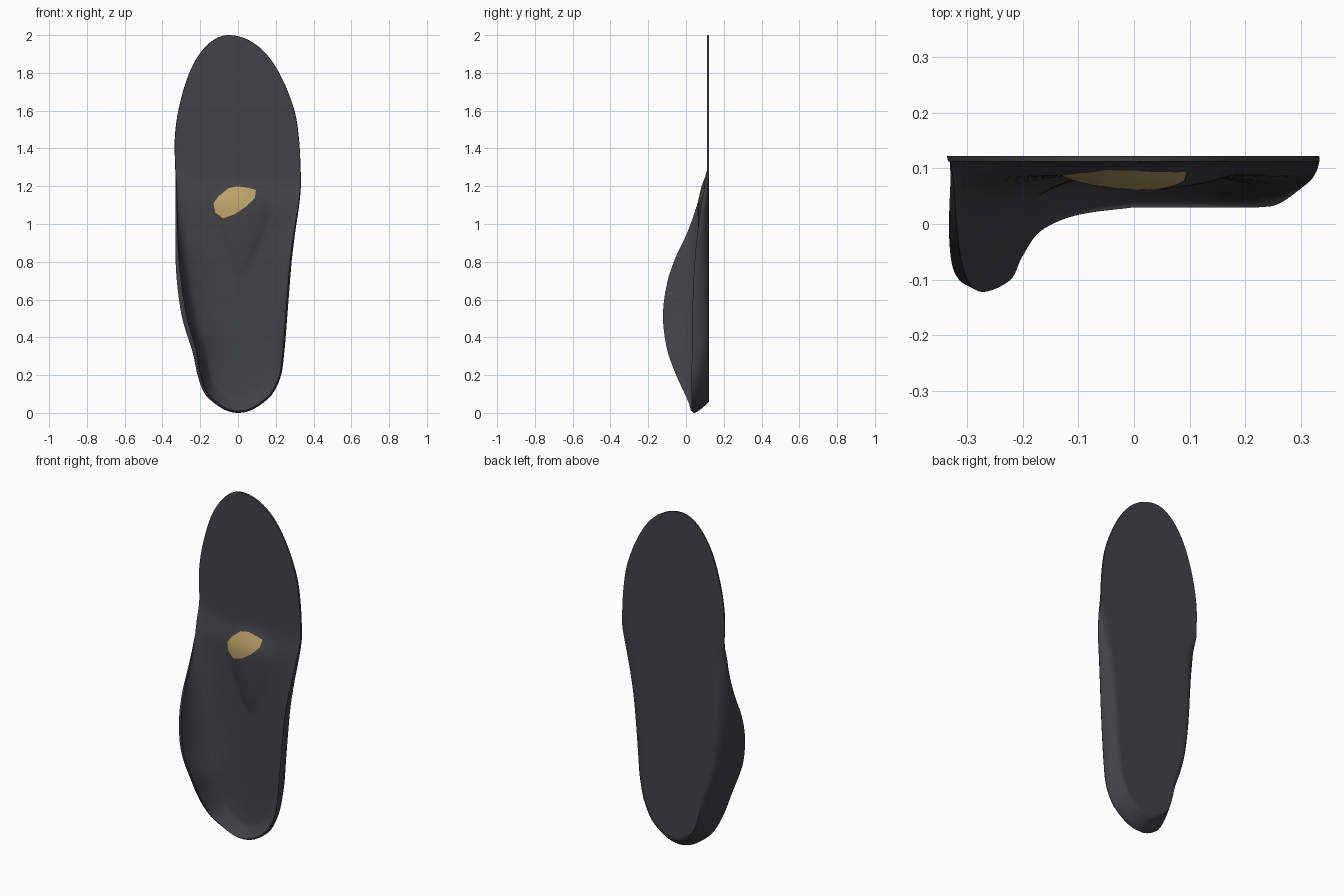
import bpy, bmesh, math
from mathutils import Vector
from mathutils.bvhtree import BVHTree

if "Cube" in bpy.data.objects:
    bpy.data.objects.remove(bpy.data.objects["Cube"])

# Outline stations: height z, left x, right x, left rim y, right rim y
STATIONS = [
    (0.00,  0.000, 0.000,  0.030, 0.030),
    (0.04, -0.110, 0.115,  0.015, 0.030),
    (0.10, -0.175, 0.182, -0.012, 0.030),
    (0.20, -0.214, 0.228, -0.058, 0.030),
    (0.32, -0.240, 0.245, -0.100, 0.031),
    (0.50, -0.295, 0.260, -0.122, 0.033),
    (0.68, -0.322, 0.274, -0.100, 0.039),
    (0.82, -0.331, 0.286, -0.055, 0.047),
    (0.95, -0.332, 0.302,  0.005, 0.060),
    (1.10, -0.330, 0.324,  0.058, 0.080),
    (1.20, -0.330, 0.333,  0.082, 0.100),
    (1.28, -0.332, 0.332,  0.110, 0.111),
    (1.45, -0.335, 0.323,  0.112, 0.112),
    (1.60, -0.316, 0.299,  0.112, 0.112),
    (1.80, -0.258, 0.218,  0.112, 0.112),
    (1.93, -0.180, 0.120,  0.112, 0.112),
    (2.00, -0.050, -0.050, 0.112, 0.112),
]
BACK = 0.122
KEYS = [math.acos(max(-1, 1 - s[0])) for s in STATIONS]


def station(t, c):
    """Smooth interpolation of one station column."""
    k = 0
    while k < len(KEYS) - 2 and t > KEYS[k + 1]:
        k += 1

    def slope(i):
        a, b = max(i - 1, 0), min(i + 1, len(KEYS) - 1)
        return (STATIONS[b][c] - STATIONS[a][c]) / (KEYS[b] - KEYS[a])
    h = KEYS[k + 1] - KEYS[k]
    u = (t - KEYS[k]) / h
    p, q = STATIONS[k][c], STATIONS[k + 1][c]
    return (p * (2*u**3 - 3*u**2 + 1) + q * (3*u**2 - 2*u**3)
            + h * slope(k) * (u**3 - 2*u**2 + u) + h * slope(k + 1) * (u**3 - u**2))


def smooth(a, b, v):
    v = min(1, max(0, (v - a) / (b - a)))
    return v * v * (3 - 2 * v)


def bed(x, z):
    """Front face of the footbed with the teardrop forefoot pad."""
    y = 0.112 - 0.024 * (1 - smooth(1.08, 1.26, z))
    dz = z - 1.07
    taper = 0.15 if dz > 0 else 0.15 + 0.25 * dz
    d = ((x - 0.02) / max(taper, 0.04))**2 + (dz / (0.15 if dz > 0 else 0.34))**2
    return y - 0.026 * max(0, 1 - d)**0.8


R0 = 0.80
RADII = [i / 14 * R0 for i in range(15)] + [R0 + (1 - R0) * math.sin(i / 10 * math.pi / 2) for i in range(1, 11)]


def section_point(t, side, r, front):
    z0 = 1 - math.cos(t)
    xl, xr = station(t, 1), station(t, 2)
    ox, rim = (xl, station(t, 3)) if side < 0 else (xr, station(t, 4))
    sx, sz = (xl + xr) / 2, 0.3 + 0.7 * z0
    s = max(0, (r - R0) / (1 - R0))
    lift = 1 - math.sqrt(max(0, 1 - s * s))
    heel = 1 - smooth(0.1, 0.4, z0)
    wall = lift * (1 - 0.7 * heel) + s * 0.7 * heel
    if front:
        r *= 1 - 0.005 - 0.08 * max(0, 0.112 - rim) / 0.24
    x, z = sx + (ox - sx) * r, sz + (z0 - sz) * r
    if front:
        g = 1 if s >= 0.9999 else 0.5 * r**3 + 0.5 * wall
        y = bed(x, z) * (1 - g) + rim * g
    else:
        y = BACK + (min(rim + 0.012, BACK) - BACK) * wall
    return Vector((x, y, z))


# Insole body: closed cross-sections lofted from heel to toe
ROWS = 110
bm = bmesh.new()
rings = []
for i in range(ROWS + 1):
    t = math.pi * i / ROWS
    loop = [(-1, r) for r in reversed(RADII)] + [(1, r) for r in RADII[1:]]
    pts = [section_point(t, s, r, True) for s, r in loop]
    pts += [section_point(t, s, r, False) for s, r in reversed(loop)]
    rings.append([bm.verts.new(p) for p in pts])
for a, b in zip(rings, rings[1:]):
    n = len(a)
    for j in range(n):
        bm.faces.new((a[j], a[(j + 1) % n], b[(j + 1) % n], b[j]))
# close the heel and toe tips
for ring in (rings[0], rings[-1]):
    n, m = len(ring), len(ring) // 2
    for j in range(m - 1):
        bm.faces.new((ring[j], ring[j + 1], ring[n - 2 - j], ring[n - 1 - j]))
bmesh.ops.remove_doubles(bm, verts=bm.verts, dist=0.0004)
bmesh.ops.recalc_face_normals(bm, faces=bm.faces)
tree = BVHTree.FromBMesh(bm)


def make_object(name, mesh_bm, color):
    me = bpy.data.meshes.new(name)
    mesh_bm.to_mesh(me)
    mesh_bm.free()
    ob = bpy.data.objects.new(name, me)
    bpy.context.collection.objects.link(ob)
    mat = bpy.data.materials.new(name + "_color")
    mat.diffuse_color = color
    mat.use_nodes = True
    mat.node_tree.nodes["Principled BSDF"].inputs["Base Color"].default_value = mat.diffuse_color
    me.materials.append(mat)
    bpy.ops.object.select_all(action='DESELECT')
    ob.select_set(True)
    bpy.context.view_layer.objects.active = ob
    bpy.ops.object.shade_smooth_by_angle(angle=math.radians(50))
    return ob


make_object("insole_body", bm, (0.055, 0.056, 0.062, 1))

# Tan patch draped on the pad
EDGE = [(0.09, 1.14), (0.095, 1.18), (0.06, 1.19), (0.0, 1.20), (-0.05, 1.19), (-0.10, 1.15),
        (-0.13, 1.11), (-0.12, 1.06), (-0.08, 1.03), (-0.02, 1.05), (0.04, 1.09)]
bm = bmesh.new()
centre = Vector((-0.02, 1.12))
outline = []
for k, p in enumerate(EDGE):
    q = Vector(EDGE[(k + 1) % len(EDGE)])
    outline += [Vector(p).lerp(q, f / 4) for f in range(4)]
rows = []
for i in range(1, 9):
    row = []
    for p in outline:
        x, z = centre.lerp(p, i / 8)
        hit = tree.ray_cast(Vector((x, -1, z)), Vector((0, 1, 0)))[0]
        row.append(bm.verts.new((x, hit.y - 0.0015, z)))
    rows.append(row)
n = len(outline)
for a, b in zip(rows, rows[1:]):
    for j in range(n):
        bm.faces.new((a[j], a[(j + 1) % n], b[(j + 1) % n], b[j]))
bm.faces.new(rows[0])
bmesh.ops.recalc_face_normals(bm, faces=bm.faces)
if sum(f.normal.y for f in bm.faces) > 0:
    bmesh.ops.reverse_faces(bm, faces=bm.faces)
make_object("pad_patch", bm, (0.50, 0.36, 0.14, 1))
